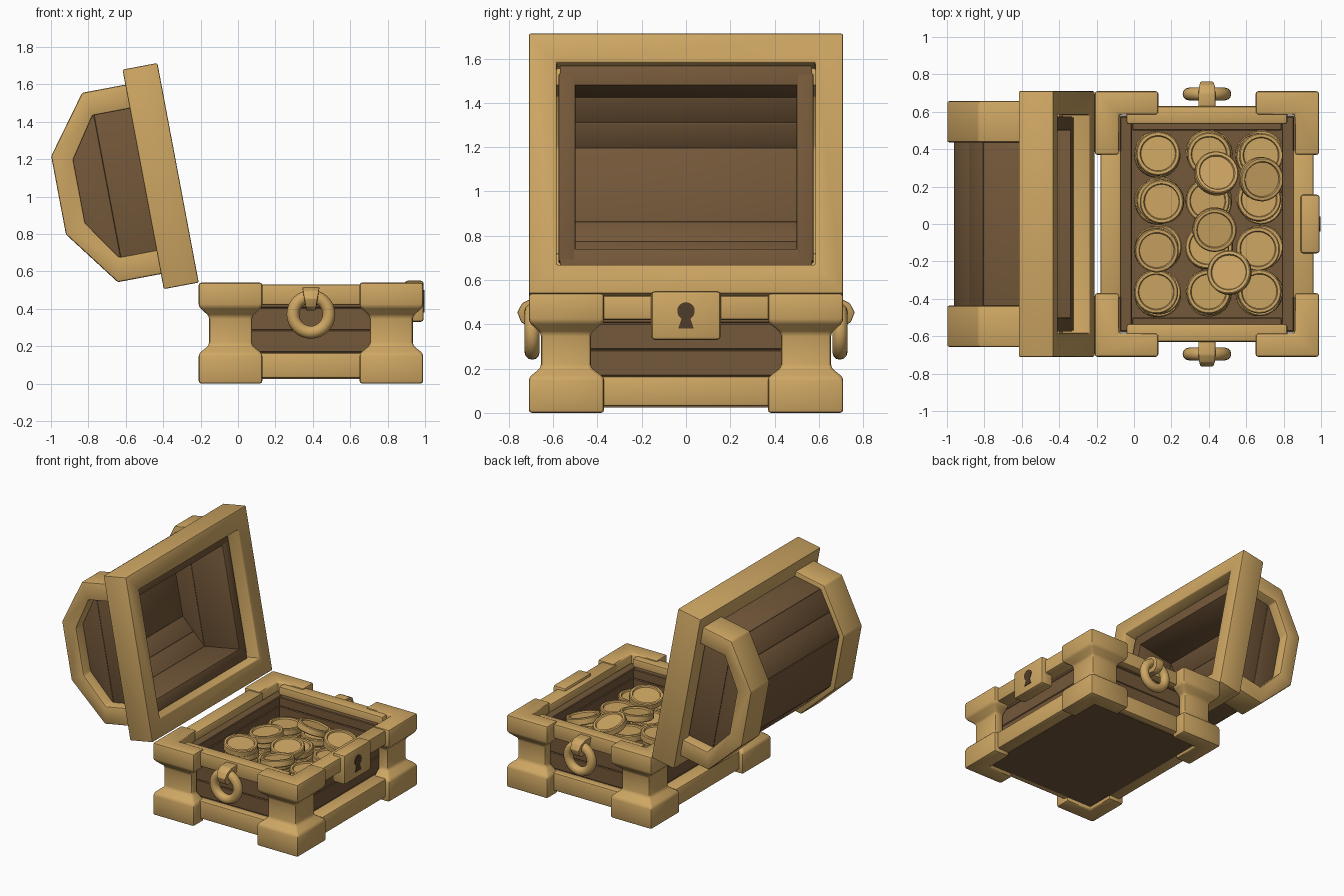
import bpy, bmesh, math, random
from mathutils import Vector, Matrix

if "Cube" in bpy.data.objects:
    bpy.data.objects.remove(bpy.data.objects["Cube"])

random.seed(4)


def material(name, rgb):
    m = bpy.data.materials.new(name)
    m.diffuse_color = (*rgb, 1)
    m.use_nodes = True
    m.node_tree.nodes["Principled BSDF"].inputs["Base Color"].default_value = m.diffuse_color
    return m


TAN = material("tan gold", (0.62, 0.385, 0.125))
WOOD = material("brown wood", (0.175, 0.098, 0.042))
DARK = material("keyhole brown", (0.08, 0.045, 0.02))
CX = 0.39  # centre of the chest box in x


def finish(name, bm, mat, bevel=0.0, seg=2, angle=35):
    bmesh.ops.recalc_face_normals(bm, faces=bm.faces[:])
    if bevel:
        edges = [e for e in bm.edges if e.is_manifold and e.calc_face_angle() > 0.2]
        bmesh.ops.bevel(bm, geom=edges, offset=bevel, segments=seg, affect='EDGES', profile=0.5)
    me = bpy.data.meshes.new(name)
    bm.to_mesh(me)
    bm.free()
    me.materials.append(mat)
    me.shade_smooth()
    me.set_sharp_from_angle(angle=math.radians(angle))
    ob = bpy.data.objects.new(name, me)
    bpy.context.collection.objects.link(ob)
    return ob


def loft(name, loops, mat, bevel=0.0, seg=2):
    """Solid skinned through loops of equal point count, capped at both ends."""
    bm = bmesh.new()
    rows = [[bm.verts.new(p) for p in loop] for loop in loops]
    n = len(rows[0])
    for a, b in zip(rows, rows[1:]):
        for i in range(n):
            j = (i + 1) % n
            bm.faces.new((a[i], a[j], b[j], b[i]))
    bm.faces.new(rows[0])
    bm.faces.new(rows[-1])
    return finish(name, bm, mat, bevel, seg)


def box(name, x, y, z, mat, bevel=0.008, seg=2):
    return loft(name, [[(x[0], y[0], k), (x[1], y[0], k), (x[1], y[1], k), (x[0], y[1], k)]
                       for k in z], mat, bevel, seg)


def lid_pt(u, v, y):
    """Lid space: u runs up the open rim, v runs out towards the dome."""
    return (-0.21 - 0.185 * u - 0.983 * v, y, 0.54 + 0.983 * u - 0.185 * v)


def lid_prism(name, uv, y0, y1, mat, bevel=0.006):
    return loft(name, [[lid_pt(u, v, y) for u, v in uv] for y in (y0, y1)], mat, bevel)


# corner posts: L-shaped section, wide blocks at foot and top
def corner_loop(sx, sy, z, wide):
    ox, oy = (0.60, 0.71) if wide else (0.545, 0.655)
    ax, ay = (0.26, 0.37) if wide else (0.315, 0.43)
    ix, iy = 0.47, 0.585
    pts = [(ox, oy), (ax, oy), (ax, iy), (ix, iy), (ix, ay), (ox, ay)]
    return [(CX + sx * a, sy * b, z) for a, b in pts]


LEVELS = [(0, 1), (0.16, 1), (0.205, 0), (0.36, 0), (0.41, 1), (0.54, 1)]
for sx in (-1, 1):
    for sy in (-1, 1):
        loft("corner_post", [corner_loop(sx, sy, z, w) for z, w in LEVELS], TAN, 0.014)

# box walls from boards, with top and bottom rails
BOARDS = [0.04, 0.165, 0.285, 0.405, 0.475]
for s in (-1, 1):
    for z in zip(BOARDS, BOARDS[1:]):
        box("long_wall_board", sorted((CX + s * 0.40, CX + s * 0.465)), (-0.575, 0.575), z, WOOD, 0.005, 1)
        box("end_wall_board", (CX - 0.40, CX + 0.40), sorted((s * 0.50, s * 0.575)), z, WOOD, 0.005, 1)
    for nm, z in (("bottom", (0.03, 0.165)), ("top", (0.42, 0.53))):
        box(nm + "_long_rail", sorted((CX + s * 0.46, CX + s * 0.57)), (-0.40, 0.40), z, TAN, 0.012)
        y_in = 0.535 if nm == "top" else 0.565
        half = 0.43 if nm == "top" else 0.29
        box(nm + "_end_rail", (CX - half, CX + half), sorted((s * y_in, s * 0.63)), z, TAN, 0.012)
box("chest_floor", (CX - 0.475, CX + 0.475), (-0.58, 0.58), (0.025, 0.10), WOOD, 0)

# lock plate with keyhole
box("lock_plate", (0.89, 0.993), (-0.157, 0.157), (0.33, 0.55), TAN, 0.016)
key = [(0.04 * math.sin(a), 0.46 + 0.04 * math.cos(a))
       for a in [math.radians(d) for d in range(-150, 151, 25)]]
key += [(0.035, 0.38), (-0.035, 0.38)]
loft("keyhole", [[(x, y, z) for y, z in key] for x in (0.990, 0.9965)], DARK)

# ring handles and their brackets
for s in (-1, 1):
    bm = bmesh.new()
    rows = []
    for i in range(32):
        a = 2 * math.pi * i / 32
        rows.append([])
        for j in range(12):
            b = 2 * math.pi * j / 12
            r = 0.096 + 0.034 * math.cos(b)
            rows[-1].append(bm.verts.new((CX + r * math.cos(a), s * (0.695 + 0.034 * math.sin(b)),
                                          0.37 + r * math.sin(a))))
    for i in range(32):
        for j in range(12):
            k, l = (i + 1) % 32, (j + 1) % 12
            bm.faces.new((rows[i][j], rows[k][j], rows[k][l], rows[i][l]))
    finish("ring_handle", bm, TAN, angle=60)
    prof = [(0.61, 0.515), (0.70, 0.515), (0.74, 0.495), (0.762, 0.455),
            (0.745, 0.41), (0.71, 0.39), (0.61, 0.40)]
    loft("handle_bracket", [[(CX + e * (0.025 + 0.17 * (z - 0.39)), s * y, z) for y, z in prof]
                            for e in (-1, 1)], TAN, 0.006)

# lid rim frame
UC = 0.597
bm = bmesh.new()
grid = []
for hu, hy in ((UC, 0.71), (0.465, 0.585)):
    for v in (0, 0.19):
        grid.append([bm.verts.new(lid_pt(UC + a * hu, v, b * hy))
                     for a, b in ((-1, -1), (1, -1), (1, 1), (-1, 1))])
of, ob_, inf, inb = grid
for p, q in ((of, ob_), (ob_, inb), (inb, inf), (inf, of)):
    for i in range(4):
        j = (i + 1) % 4
        bm.faces.new((p[i], p[j], q[j], q[i]))
finish("lid_rim_frame", bm, TAN, 0.008)


# lid dome: half profiles mirrored around the rim centre
def arch(pts):
    return [(UC - a, v) for a, v in pts] + [(UC + a, v) for a, v in reversed(pts)]


hoop_out = arch([(0.515, 0.15), (0.515, 0.425), (0.213, 0.65)])
hoop_in = arch([(0.385, 0.15), (0.385, 0.392), (0.172, 0.537)])
wood_out = arch([(0.48, 0.09), (0.48, 0.405), (0.345, 0.508), (0.20, 0.615)])
wood_in = arch([(0.375, 0.09), (0.375, 0.384), (0.272, 0.456), (0.168, 0.527)])

for s in (-1, 1):
    y0, y1 = sorted((s * 0.437, s * 0.657))
    lid_prism("lid_hoop", hoop_out + hoop_in[::-1], y0, y1, TAN, 0.010)
    y0, y1 = sorted((s * 0.50, s * 0.575))
    lid_prism("lid_end_lower_board", [(UC - 0.43, 0.09), (UC + 0.43, 0.09), (UC + 0.43, 0.385),
                                      (UC - 0.43, 0.385)], y0, y1, WOOD, 0.005)
    lid_prism("lid_end_upper_board", [(UC - 0.42, 0.385), (UC + 0.42, 0.385), (UC + 0.19, 0.56),
                                      (UC - 0.19, 0.56)], y0, y1, WOOD, 0.005)
for i in range(len(wood_out) - 1):
    lid_prism("lid_dome_board", [wood_out[i], wood_out[i + 1], wood_in[i + 1], wood_in[i]],
              -0.57, 0.57, WOOD, 0.005)


# coins with a raised rim on both faces
def coin(x, y, z, tilt, turn, r=0.118, h=0.05):
    bm = bmesh.new()
    rings = [(0.78, -0.3), (0.82, -0.5), (0.95, -0.5), (1, -0.38), (1, 0.38),
             (0.95, 0.5), (0.82, 0.5), (0.78, 0.3)]
    rows = [[bm.verts.new((r * k * math.cos(a), r * k * math.sin(a), h * t))
             for a in [2 * math.pi * i / 28 for i in range(28)]] for k, t in rings]
    for a, b in zip(rows, rows[1:]):
        for i in range(28):
            j = (i + 1) % 28
            bm.faces.new((a[i], a[j], b[j], b[i]))
    bm.faces.new(rows[0])
    bm.faces.new(rows[-1])
    rot = Matrix.Rotation(turn, 4, 'Z') @ Matrix.Rotation(tilt, 4, 'X')
    bm.transform(Matrix.Translation(Vector((x, y, z))) @ rot)
    finish("coin", bm, TAN)


for layer in range(5):
    for x in (0.13, 0.40, 0.67):
        for y in (0.375, 0.125, -0.125, -0.37):
            coin(x + random.uniform(-0.012, 0.012), y + random.uniform(-0.012, 0.012),
                 0.127 + 0.053 * layer, random.uniform(-0.06, 0.06), random.uniform(0, 6.28))
# loose coins on top of the pile
coin(0.44, 0.27, 0.45, 0.35, 2.6)
coin(0.68, 0.24, 0.42, 0.25, 1.2)
coin(0.43, -0.03, 0.41, 0.15, 0.4)
coin(0.51, -0.26, 0.43, 0.2, 4.0)
coin(0.15, 0.12, 0.385, 0.1, 5.0)
coin(0.12, -0.14, 0.39, 0.12, 1.0)
